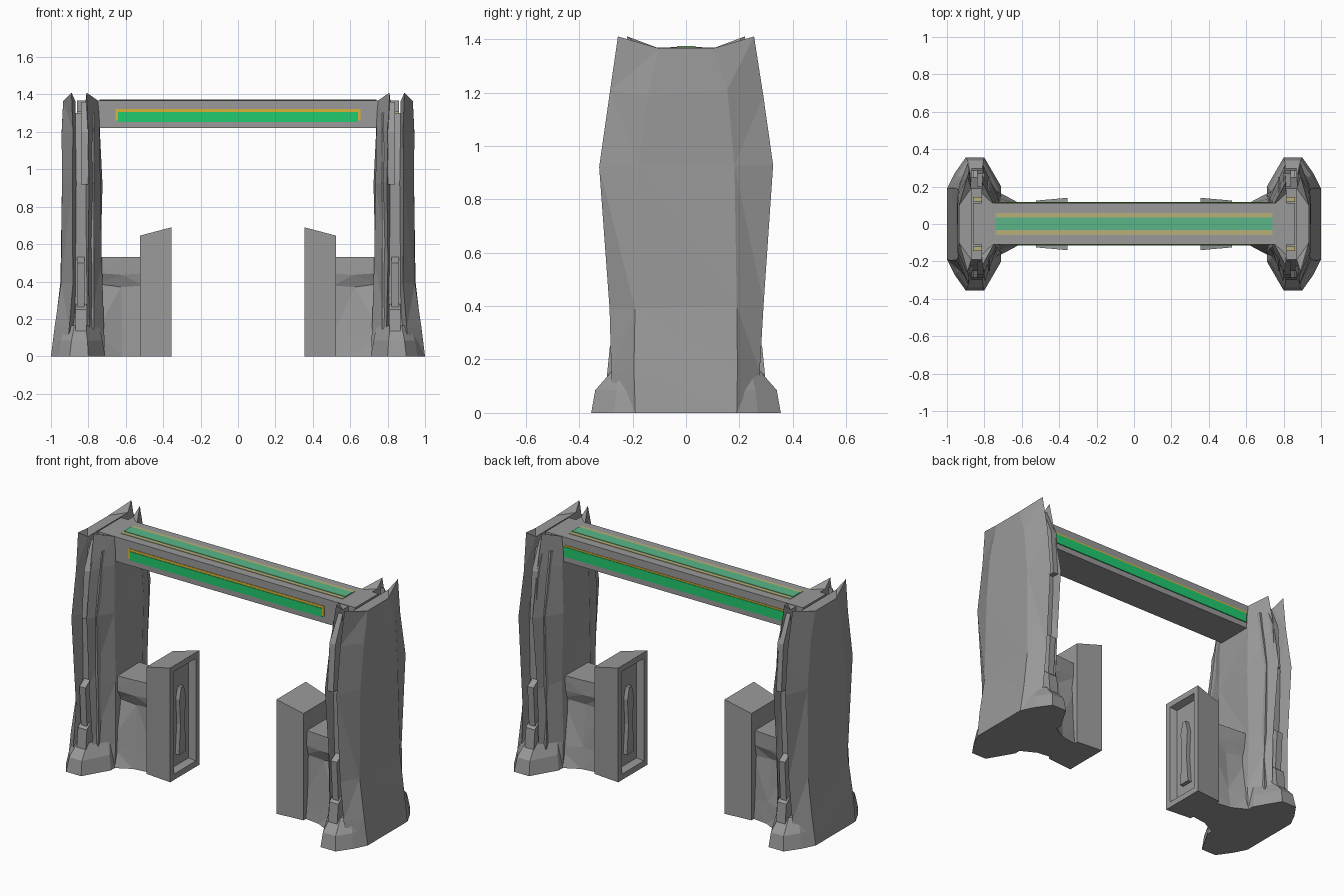
import bpy, bmesh, random

random.seed(4)
if "Cube" in bpy.data.objects:
    bpy.data.objects.remove(bpy.data.objects["Cube"], do_unlink=True)


def material(name, *rgb):
    m = bpy.data.materials.new(name)
    m.use_nodes = True
    m.diffuse_color = (*rgb, 1)
    m.node_tree.nodes["Principled BSDF"].inputs["Base Color"].default_value = (*rgb, 1)
    return m


STONE = material("stone grey", .32, .32, .32)
GREEN = material("bright green", .015, .6, .16)
GOLD = material("gold", .7, .45, .04)
PALE_GREEN = material("pale green", .1, .47, .25)
PALE_GOLD = material("pale gold", .47, .43, .19)


def finish(name, bm, mat, mirrored):
    bmesh.ops.recalc_face_normals(bm, faces=bm.faces)
    mesh = bpy.data.meshes.new(name)
    bm.to_mesh(mesh)
    bm.free()
    mesh.materials.append(mat)
    obj = bpy.data.objects.new(name, mesh)
    bpy.context.collection.objects.link(obj)
    if mirrored:
        mod = obj.modifiers.new("other side", "MIRROR")
        mod.use_axis[0] = True
        mod.use_mirror_merge = False
    return obj


def loft(name, rings, rough=0.0, mirrored=True, mat=STONE):
    """Skin a stack of equal-sized rings; rough chips the points between the ends."""
    bm = bmesh.new()
    loops = []
    for level, ring in enumerate(rings):
        r = rough if 0 < level < len(rings) - 1 else 0
        loops.append([bm.verts.new((x + random.uniform(-r, r), y + random.uniform(-r, r),
                                    z + 2 * random.uniform(-r, r))) for x, y, z in ring])
    n = len(loops[0])
    for low, high in zip(loops, loops[1:]):
        for i in range(n):
            j = (i + 1) % n
            bm.faces.new((low[i], low[j], high[j], high[i]))
    caps = [bm.faces.new(loops[0]), bm.faces.new(loops[-1])]
    if rough:
        bmesh.ops.triangulate(bm, faces=bm.faces[:])
    return finish(name, bm, mat, mirrored)


def box(name, xs, ys, zs, mat=STONE, mirrored=False):
    corners = [(xs[0], ys[0]), (xs[1], ys[0]), (xs[1], ys[1]), (xs[0], ys[1])]
    return loft(name, [[(x, y, z) for x, y in corners] for z in zs], 0, mirrored, mat)


def symmetric(half, z):
    """Close a half outline given from +y inwards with its reflection in y."""
    return [(x, y, z) for x, y in half] + [(x, -y, z) for x, y in reversed(half)]


def shell(name, profile, wall):
    """Curved pillar slab whose corners rise into pointed horns."""
    rings = []
    for z, face, flat, tip, reach in profile:
        horn = .045 if z > 1.3 else 0
        rings.append([(tip, reach, z + horn), (face, flat, z), (face, -flat, z),
                      (tip, -reach, z + horn), (wall, -reach * .75, z), (wall, reach * .75, z)])
    loft(name, rings, .006)


# Pillars: outer and inner slabs around a recessed core
shell("pillar_outer_slab", [
    (0, 1.0, .19, .92, .28), (.16, .975, .19, .9, .28), (.4, .945, .19, .885, .29),
    (.93, .943, .18, .885, .33), (1.2, .94, .15, .885, .29), (1.365, .935, .1, .89, .255)], .87)
shell("pillar_inner_slab", [
    (0, .71, .16, .79, .26), (.16, .72, .15, .8, .26), (.5, .73, .13, .8, .28),
    (.93, .73, .13, .8, .31), (1.2, .735, .12, .805, .27), (1.365, .745, .1, .81, .22)], .815)
loft("pillar_core", [symmetric([(.77, y), (.91, y)], z) for z, y in
                     ((0, .24), (.3, .23), (.93, .25), (1.3, .19))])

# Spread feet
loft("pillar_foot", [
    symmetric([(.71, .2), (.8, .355), (.9, .355), (.96, .27), (1.0, .19)], 0),
    symmetric([(.725, .19), (.805, .34), (.89, .34), (.945, .26), (.98, .18)], .085),
    symmetric([(.74, .17), (.815, .27), (.875, .27), (.92, .24), (.95, .17)], .165)])

# Broken stones in the grooves, front and back
for side, label in ((-1, "front"), (1, "back")):
    loft("groove_stone_" + label, [[(.81, side * .2, z), (.87, side * .2, z),
         (.87, side * y, z), (.81, side * y, z)] for z, y in ((.1, .3), (.25, .285), (.28, .25))])
    loft("groove_wedge_" + label, [[(.82, side * .2, z), (.86, side * .2, z),
         (.86, side * y, z), (.82, side * y, z)] for z, y in ((.26, .27), (.5, .285), (.53, .24))])
    loft("groove_splinter_" + label, [[(.8, side * .2, z), (.84, side * .2, z),
         (.84, side * y, z), (.8, side * y, z)] for z, y in ((.92, .29), (1.2, .27), (1.36, .2))])
    box("groove_lamp_" + label, (.8, .86), sorted((side * .12, side * .145)),
        (1.3, 1.309), PALE_GOLD, True)

# Links between pillars and pedestals
loft("pedestal_link", [symmetric([(.51, a), (.62, b), (.76, c)], z) for z, a, b, c in (
    (0, .1, .115, .19), (.12, .09, .1, .15), (.38, .08, .07, .09),
    (.44, .09, .1, .11), (.53, .09, .1, .11))], .005)

# Pedestals with sloping tops and a sunken inner panel
bm = bmesh.new()
bmesh.ops.create_cube(bm, size=1)
for v in bm.verts:
    inner = v.co.x < 0
    v.co.z = 0 if v.co.z < 0 else (.69 if inner else .645)
    v.co.y *= .28 if inner else .25
    v.co.x = .355 if inner else .525
panel = [f for f in bm.faces if all(v.co.x < .4 for v in f.verts)]
bmesh.ops.inset_region(bm, faces=panel, thickness=.05)
bmesh.ops.inset_region(bm, faces=panel, thickness=.018, depth=-.04)
finish("pedestal", bm, STONE, True)
loft("pedestal_panel_shard", [symmetric([(.37, y), (.42, y)], z) for z, y in
                              ((.12, .035), (.3, .02), (.45, .03), (.52, .012))])

# Crossbeam
box("crossbeam", (-.86, .86), (-.11, .112), (1.22, 1.368))

# Light strips on the beam: gold border plates under green plates
box("top_strip_border", (-.74, .74), (-.058, .06), (1.36, 1.371), PALE_GOLD)
box("top_strip", (-.74, .74), (-.033, .035), (1.36, 1.374), PALE_GREEN)
box("front_strip_border", (-.655, .655), (-.113, -.105), (1.262, 1.322), GOLD)
box("front_strip", (-.642, .642), (-.116, -.106), (1.254, 1.307), GREEN)
box("back_strip_border", (-.735, .735), (.105, .115), (1.262, 1.322), GOLD)
box("back_strip", (-.735, .735), (.106, .118), (1.254, 1.312), GREEN)
